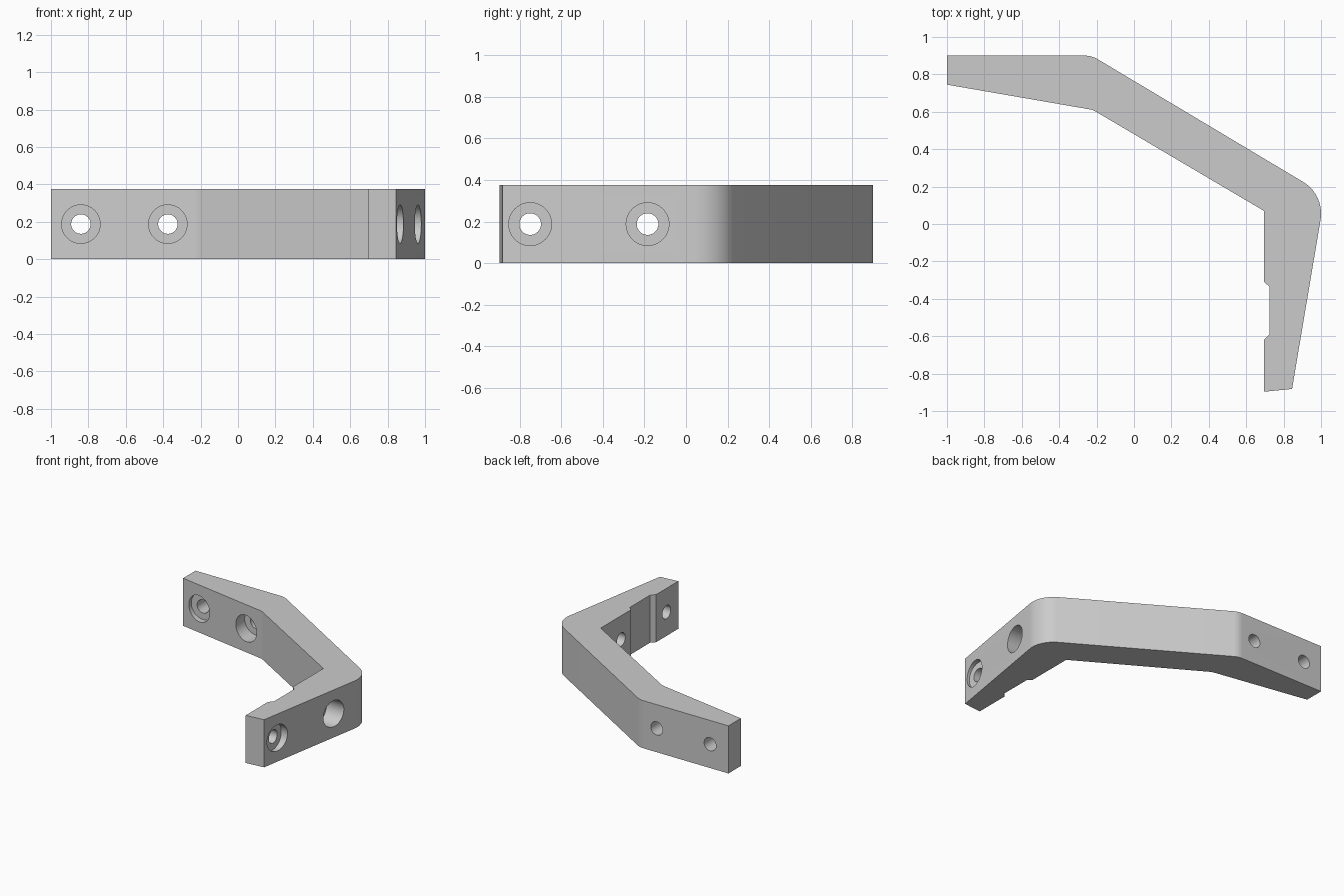
import bpy, bmesh
from math import sin, tan
from mathutils import Vector, Matrix

cube = bpy.data.objects.get("Cube")
if cube:
    bpy.data.objects.remove(cube, do_unlink=True)

HEIGHT = 0.375
MID = HEIGHT / 2

grey = bpy.data.materials.new("light grey")
grey.use_nodes = True
colour = (0.6, 0.6, 0.6, 1)
grey.diffuse_color = colour
grey.node_tree.nodes["Principled BSDF"].inputs["Base Color"].default_value = colour


def make_object(name, bm):
    mesh = bpy.data.meshes.new(name)
    bm.to_mesh(mesh)
    bm.free()
    mesh.materials.append(grey)
    obj = bpy.data.objects.new(name, mesh)
    bpy.context.collection.objects.link(obj)
    return obj


def rounded(corners, steps=10):
    """Turn (x, y, radius) corners into an outline with filleted corners."""
    outline = []
    for i, (x, y, radius) in enumerate(corners):
        p = Vector((x, y))
        if not radius:
            outline.append(p)
            continue
        to_prev = (Vector(corners[i - 1][:2]) - p).normalized()
        to_next = (Vector(corners[(i + 1) % len(corners)][:2]) - p).normalized()
        half = to_prev.angle(to_next) / 2
        centre = p + (to_prev + to_next).normalized() * radius / sin(half)
        reach = radius / tan(half)
        start = p + to_prev * reach - centre
        end = p + to_next * reach - centre
        for k in range(steps + 1):
            outline.append(centre + start.lerp(end, k / steps).normalized() * radius)
    return outline


# Bent bracket: outline from above, extruded upward
corners = [
    (-1, 0.9, 0), (-1, 0.745, 0),
    (-0.22, 0.61, 0.1),                       # inner bend
    (0.695, 0.07, 0),
    (0.695, -0.31, 0), (0.725, -0.335, 0),    # shallow recess
    (0.725, -0.59, 0), (0.695, -0.62, 0),
    (0.695, -0.897, 0), (0.845, -0.882, 0),
    (1.02, 0.156, 0.197),                     # outer corner
    (-0.226, 0.9, 0.127),
]
bm = bmesh.new()
base = bm.faces.new([bm.verts.new((p.x, p.y, 0)) for p in rounded(corners)])
top = bmesh.ops.extrude_face_region(bm, geom=[base])["geom"]
bmesh.ops.translate(bm, vec=(0, 0, HEIGHT),
                    verts=[v for v in top if isinstance(v, bmesh.types.BMVert)])
bmesh.ops.recalc_face_normals(bm, faces=bm.faces)
bracket = make_object("bracket", bm)
bpy.context.view_layer.objects.active = bracket
bracket.select_set(True)


def drill(start, end, radius):
    """Cut a round hole along the line from start to end."""
    a, b = Vector(start), Vector(end)
    turn = (b - a).to_track_quat("Z", "Y").to_matrix().to_4x4()
    bm = bmesh.new()
    bmesh.ops.create_cone(bm, cap_ends=True, segments=48, radius1=radius,
                          radius2=radius, depth=(b - a).length,
                          matrix=Matrix.Translation((a + b) / 2) @ turn)
    cutter = make_object("hole_cutter", bm)
    cutter.hide_render = True
    cut = bracket.modifiers.new("hole", "BOOLEAN")
    cut.operation = "DIFFERENCE"
    cut.solver = "EXACT"
    cut.object = cutter
    bpy.ops.object.modifier_apply(modifier=cut.name)
    bpy.data.objects.remove(cutter, do_unlink=True)


# Counterbored screw holes in the back arm
for x in (-0.84, -0.375):
    drill((x, 0.4, MID), (x, 0.765, MID), 0.103)
    drill((x, 0.5, MID), (x, 1.1, MID), 0.052)

# Counterbored screw holes in the side arm
for y in (-0.75, -0.185):
    drill((1.2, y, MID), (0.83, y, MID), 0.103)
    drill((1.1, y, MID), (0.5, y, MID), 0.052)

bpy.ops.object.shade_smooth_by_angle()
